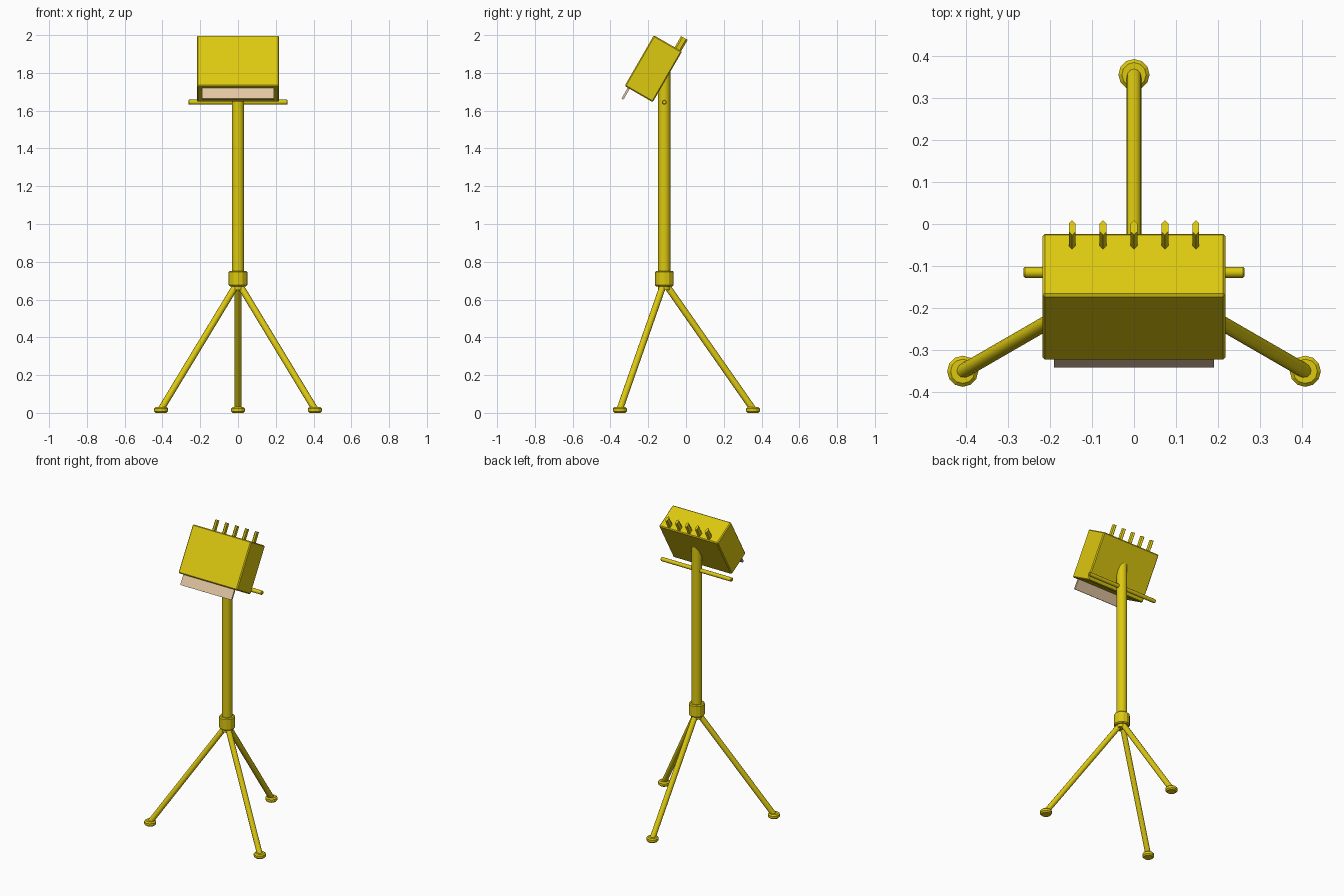
import bpy, math
from mathutils import Vector, Matrix

if "Cube" in bpy.data.objects:
    bpy.data.objects.remove(bpy.data.objects["Cube"])

CY = -0.115                      # depth of the pole axis
TILT = math.radians(-30)         # lamp head leans back
HEAD = Vector((0, -0.173, 1.822))
HX, HY, HZ = 0.218, 0.086, 0.155  # head half sizes


def material(name, rgb):
    m = bpy.data.materials.new(name)
    m.diffuse_color = (*rgb, 1)
    m.use_nodes = True
    m.node_tree.nodes["Principled BSDF"].inputs["Base Color"].default_value = m.diffuse_color
    return m


YELLOW = material("yellow paint", (0.72, 0.58, 0.005))
TAN = material("pale tan", (0.76, 0.56, 0.36))


def finish(ob, name, mat, bevel=0, smooth=False):
    ob.name = name
    ob.data.materials.append(mat)
    if bevel:
        b = ob.modifiers.new("soft edge", 'BEVEL')
        b.width, b.segments = bevel, 1
        b.limit_method, b.angle_limit = 'ANGLE', math.radians(50)
    if smooth:
        bpy.ops.object.shade_smooth_by_angle(angle=math.radians(40))
    return ob


def rod(name, a, b, r, bevel=0, smooth=True, sides=12):
    a, b = Vector(a), Vector(b)
    d = b - a
    bpy.ops.mesh.primitive_cylinder_add(
        vertices=sides, radius=r, depth=d.length, location=(a + b) / 2,
        rotation=d.to_track_quat('Z', 'Y').to_euler())
    return finish(bpy.context.object, name, YELLOW, bevel, smooth)


def head_matrix(offset):
    # places a part in the tilted space of the lamp head
    return Matrix.Translation(HEAD) @ Matrix.Rotation(TILT, 4, 'X') @ Matrix.Translation(offset)


def head_box(name, offset, size, mat, bevel=0):
    bpy.ops.mesh.primitive_cube_add(size=1)
    ob = bpy.context.object
    ob.data.transform(Matrix.Diagonal((*size, 1)))
    ob.matrix_world = head_matrix(offset)
    return finish(ob, name, mat, bevel)


# Lamp head and the thin plate under its front edge
head_box("lamp_head", (0, 0, 0), (2 * HX, 2 * HY, 2 * HZ), YELLOW, 0.006)
head_box("front_plate", (0, -HY + 0.025, -HZ - 0.023), (0.38, 0.012, 0.086), TAN)

# Row of pointed fins on top of the head
section = [(0, -0.02), (0.008, -0.011), (0.008, 0.011),
           (0, 0.02), (-0.008, 0.011), (-0.008, -0.011)]
n = len(section)
for i in range(5):
    verts = [(x, y, z) for z in (-0.01, 0.068) for x, y in section]
    faces = [list(range(n))[::-1], list(range(n, 2 * n))]
    faces += [(k, (k + 1) % n, n + (k + 1) % n, n + k) for k in range(n)]
    mesh = bpy.data.meshes.new("fin")
    mesh.from_pydata(verts, [], faces)
    fin = bpy.data.objects.new("cooling_fin", mesh)
    bpy.context.collection.objects.link(fin)
    fin.matrix_world = head_matrix(((i - 2) * 0.0735, -HY + 0.147, HZ))
    finish(fin, "cooling_fin", YELLOW)

# Pole, collar and cross bar
rod("pole", (0, CY, 0.65), (0, CY, 1.83), 0.033)
rod("collar", (0, CY, 0.67), (0, CY, 0.752), 0.049, 0.006, False)
rod("cross_bar", (-0.263, CY, 1.645), (0.263, CY, 1.645), 0.013, 0.004)

# Three spread legs with round feet
for k in range(3):
    a = math.radians(90 + 120 * k)
    out = Vector((math.cos(a), math.sin(a), 0))
    base = Vector((0, CY, 0))
    foot = base + out * 0.47
    rod("leg", base + out * 0.012 + Vector((0, 0, 0.675)),
        foot + Vector((0, 0, 0.02)), 0.0175)
    rod("foot", foot, foot + Vector((0, 0, 0.031)), 0.037, 0.008, False)
